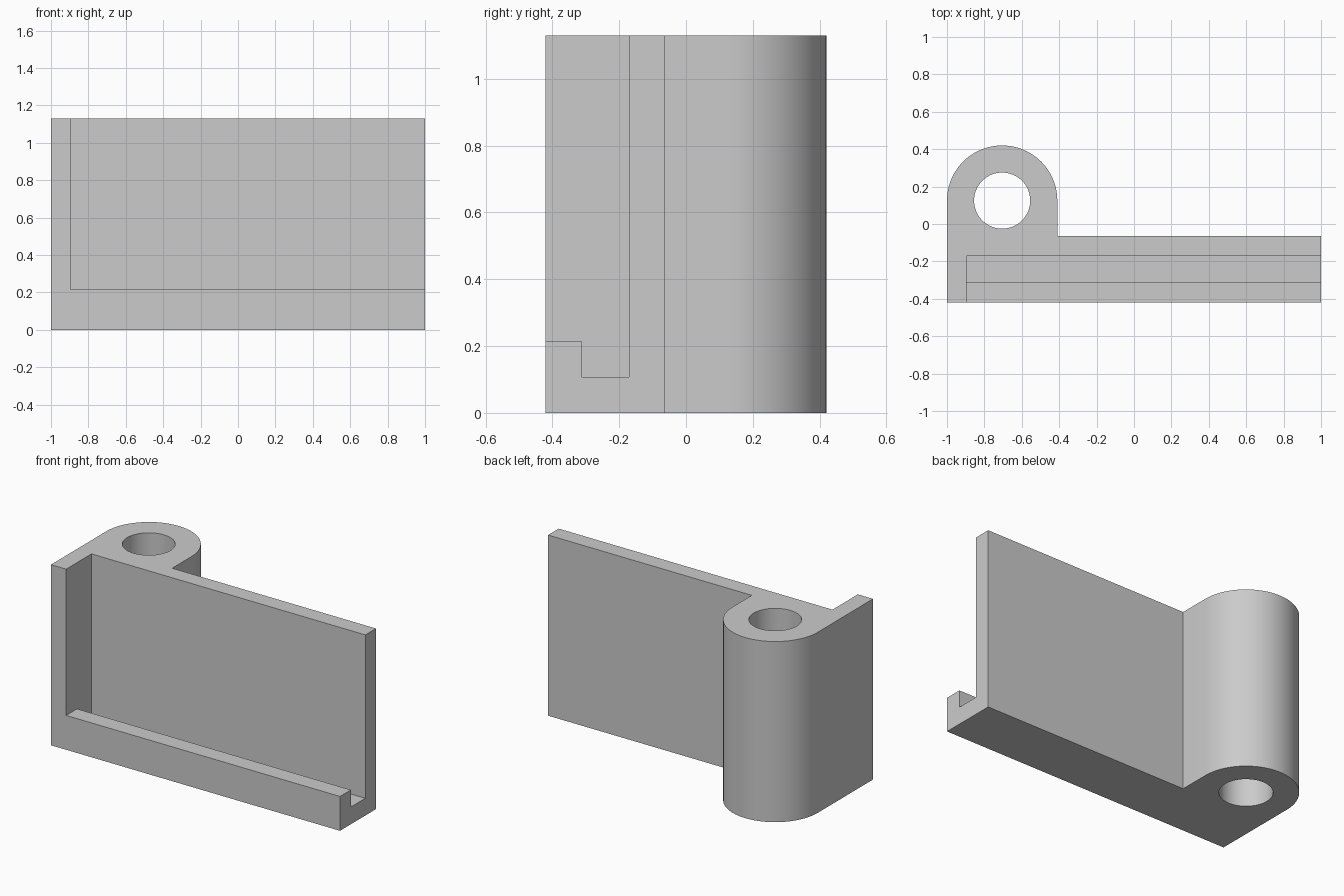
import bpy, bmesh, math
from mathutils import Matrix

if "Cube" in bpy.data.objects:
    bpy.data.objects.remove(bpy.data.objects["Cube"], do_unlink=True)

HEIGHT = 1.13
BARREL_X, BARREL_Y, BARREL_R, HOLE_R = -0.705, 0.125, 0.295, 0.15

grey = bpy.data.materials.new("light grey")
grey.use_nodes = True
colour = (0.6, 0.6, 0.6, 1)
grey.diffuse_color = colour
grey.node_tree.nodes["Principled BSDF"].inputs["Base Color"].default_value = colour


def prism(name, points, direction):
    """Extrude a closed 3D outline along a direction."""
    bm = bmesh.new()
    face = bm.faces.new([bm.verts.new(p) for p in points])
    ext = bmesh.ops.extrude_face_region(bm, geom=[face])
    moved = [v for v in ext["geom"] if isinstance(v, bmesh.types.BMVert)]
    bmesh.ops.translate(bm, verts=moved, vec=direction)
    bmesh.ops.recalc_face_normals(bm, faces=bm.faces)
    return add(name, bm)


def add(name, bm):
    mesh = bpy.data.meshes.new(name)
    bm.to_mesh(mesh)
    bm.free()
    mesh.materials.append(grey)
    obj = bpy.data.objects.new(name, mesh)
    bpy.context.collection.objects.link(obj)
    return obj


def cut(target, cutter):
    """Subtract a cutter, then discard it."""
    cutter.hide_render = True
    mod = target.modifiers.new("cut", 'BOOLEAN')
    mod.operation, mod.solver, mod.object = 'DIFFERENCE', 'EXACT', cutter
    bpy.context.view_layer.objects.active = target
    bpy.ops.object.modifier_apply(modifier=mod.name)
    bpy.data.objects.remove(cutter, do_unlink=True)


# Plate and rounded hinge barrel as one outline
outline = [(-1, -0.42, 0), (1, -0.42, 0), (1, -0.065, 0), (BARREL_X + BARREL_R, -0.065, 0)]
STEPS = 48
for i in range(STEPS + 1):
    a = math.pi * i / STEPS
    outline.append((BARREL_X + BARREL_R * math.cos(a), BARREL_Y + BARREL_R * math.sin(a), 0))
bracket = prism("hinge_bracket", outline, (0, 0, HEIGHT))

# Pin hole through the barrel
bm = bmesh.new()
bmesh.ops.create_cone(bm, cap_ends=True, segments=64, radius1=HOLE_R, radius2=HOLE_R,
                      depth=HEIGHT * 2,
                      matrix=Matrix.Translation((BARREL_X, BARREL_Y, HEIGHT / 2)))
cut(bracket, add("pin_hole_cutter", bm))

# Front recess with a groove behind the bottom lip
recess = [(-0.6, 0.215), (-0.313, 0.215), (-0.313, 0.108),
          (-0.17, 0.108), (-0.17, 1.4), (-0.6, 1.4)]
cut(bracket, prism("recess_cutter", [(-0.895, y, z) for y, z in recess], (2.2, 0, 0)))

# Smooth round walls, sharp corners
bpy.ops.object.select_all(action='DESELECT')
bracket.select_set(True)
bpy.context.view_layer.objects.active = bracket
bpy.ops.object.shade_smooth_by_angle(angle=math.radians(30))
